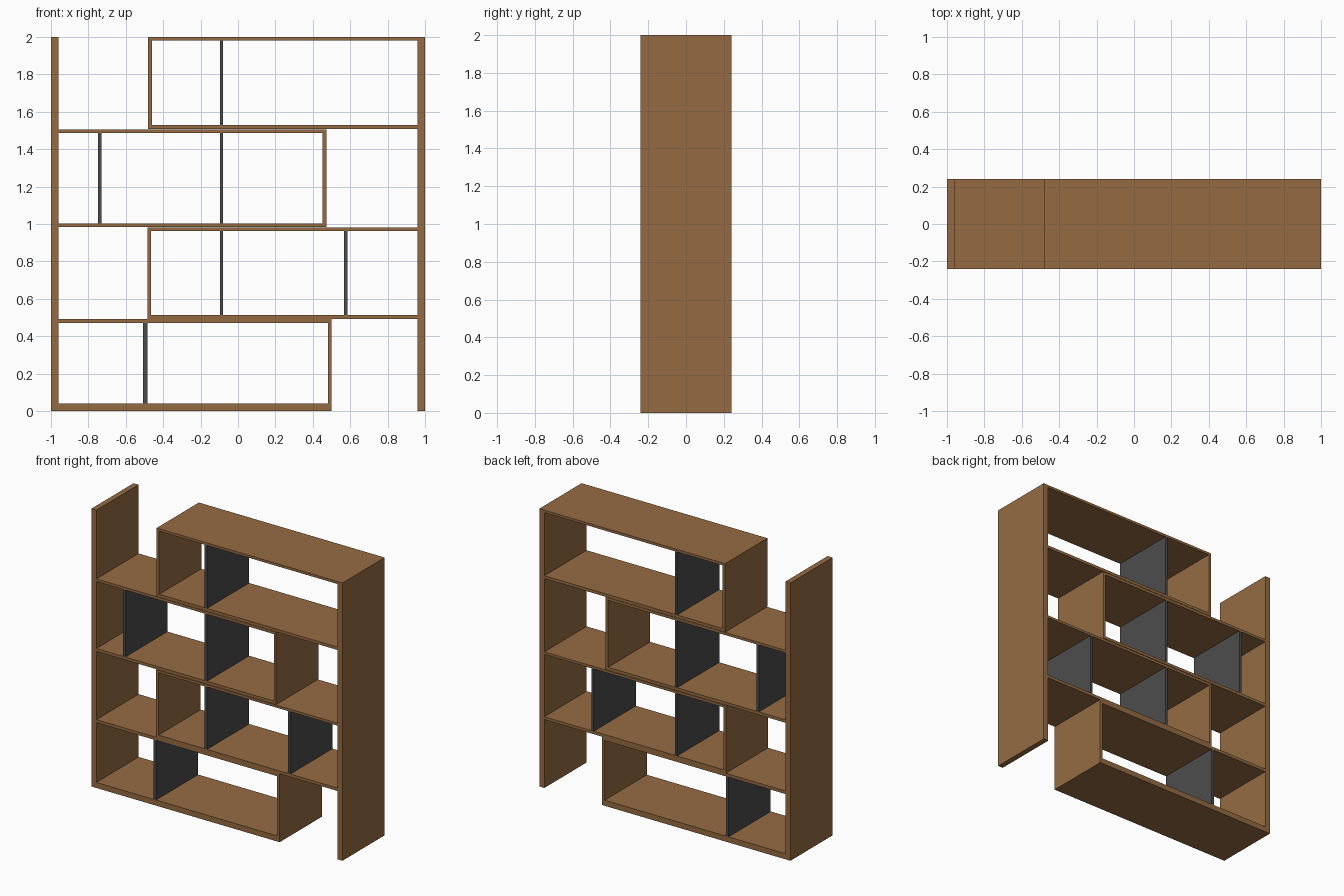
import bpy
import bmesh

cube = bpy.data.objects.get("Cube")
if cube:
    bpy.data.objects.remove(cube, do_unlink=True)

DEPTH = 0.24  # half depth of every board


def material(name, color):
    m = bpy.data.materials.new(name)
    m.use_nodes = True
    m.diffuse_color = color
    bsdf = next(n for n in m.node_tree.nodes if n.type == 'BSDF_PRINCIPLED')
    bsdf.inputs["Base Color"].default_value = color
    return m


wood = material("brown wood", (0.30, 0.148, 0.055, 1))
grey = material("dark grey panel", (0.073, 0.073, 0.073, 1))


def board(name, x0, x1, z0, z1, mat=wood):
    """Full-depth rectangular board between the given x and z limits."""
    bm = bmesh.new()
    bmesh.ops.create_cube(bm, size=1)
    for v in bm.verts:
        v.co.x = x1 if v.co.x > 0 else x0
        v.co.y = DEPTH if v.co.y > 0 else -DEPTH
        v.co.z = z1 if v.co.z > 0 else z0
    mesh = bpy.data.meshes.new(name)
    bm.to_mesh(mesh)
    bm.free()
    mesh.materials.append(mat)
    ob = bpy.data.objects.new(name, mesh)
    bpy.context.collection.objects.link(ob)


# Tall side panels
board("right_side", -1.0, -0.96, 0, 2)
board("left_side", 0.96, 1.0, 0, 2)

# Tiers: name, x limits, shelf bottom/top, roof bottom/top,
# upright x limits, then the divider x limits
tiers = [
    ("bottom", -0.96, 0.50, 0.0, 0.04, 0.47, 0.492, 0.48, 0.50,
     [(-0.507, -0.485)]),
    ("lower", -0.485, 0.96, 0.492, 0.513, 0.962, 0.98, -0.485, -0.465,
     [(-0.097, -0.079), (0.567, 0.585)]),
    ("upper", -0.96, 0.472, 0.983, 1.004, 1.486, 1.505, 0.453, 0.472,
     [(-0.748, -0.73), (-0.097, -0.079)]),
    ("top", -0.48, 0.96, 1.507, 1.528, 1.982, 2.0, -0.48, -0.46,
     [(-0.097, -0.079)]),
]
for name, x0, x1, s0, s1, r0, r1, u0, u1, dividers in tiers:
    board(name + "_tier_shelf", x0, x1, s0, s1)
    board(name + "_tier_roof", x0, x1, r0, r1)
    board(name + "_tier_upright", u0, u1, s1, r0)
    for i, (d0, d1) in enumerate(dividers):
        board(f"{name}_tier_divider_{i + 1}", d0, d1, s1, r0, grey)
